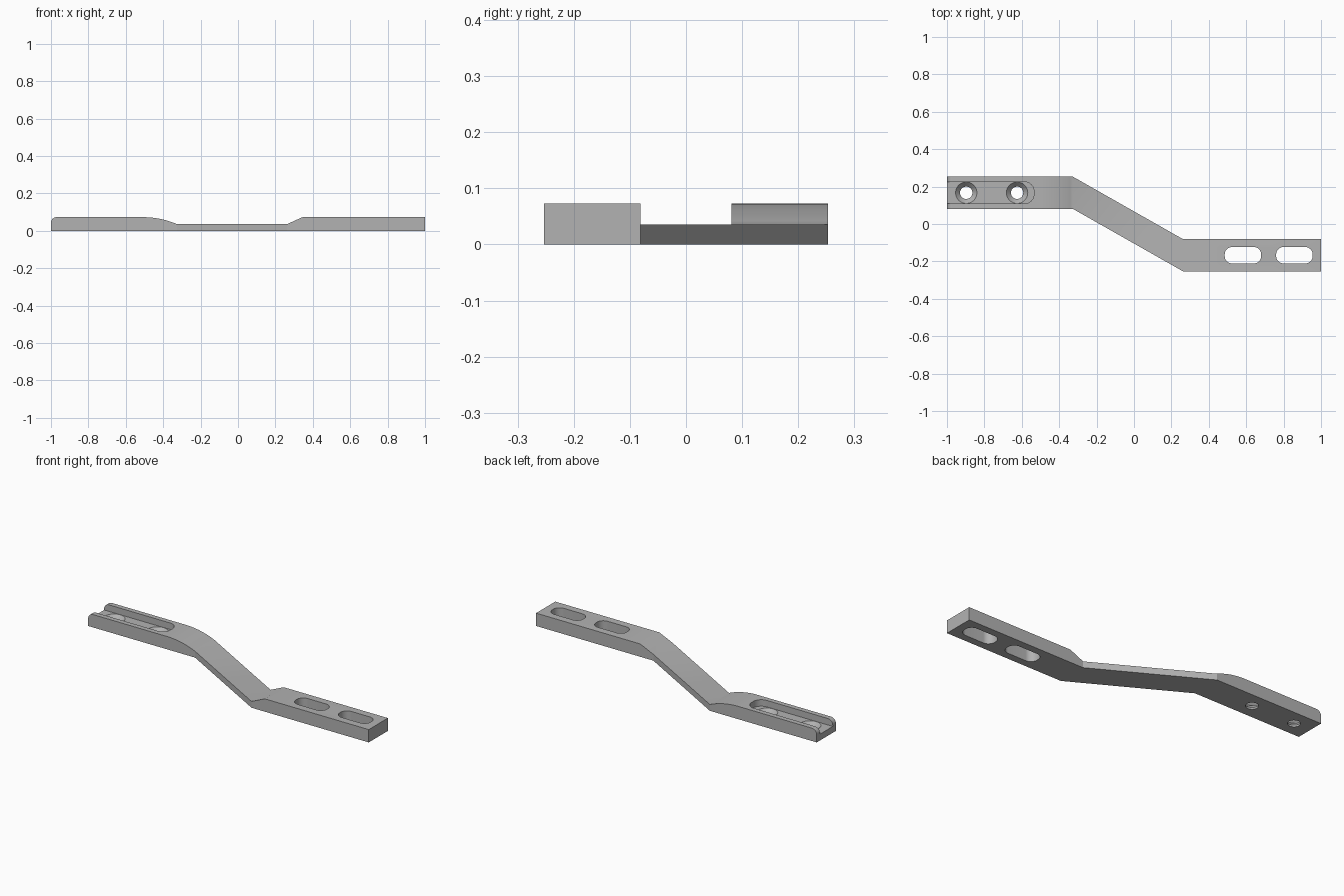
import bpy, bmesh, math
from mathutils import Vector, Matrix

cube = bpy.data.objects.get("Cube")
if cube:
    bpy.data.objects.remove(cube, do_unlink=True)

X_BEND, X_STEP = -0.327, 0.262      # ends of the slanted arm
EDGE, INNER = 0.253, 0.081          # outer and inner edges of the pads
TOP, THIN = 0.073, 0.036            # pad and arm thickness
PAD_Y = (EDGE + INNER) / 2

steel = bpy.data.materials.new("plain grey")
steel.use_nodes = True
grey = (0.45, 0.45, 0.45, 1)
steel.diffuse_color = grey
steel.node_tree.nodes["Principled BSDF"].inputs["Base Color"].default_value = grey


def to_object(name, bm):
    bmesh.ops.recalc_face_normals(bm, faces=bm.faces)
    mesh = bpy.data.meshes.new(name)
    bm.to_mesh(mesh)
    bm.free()
    mesh.materials.append(steel)
    obj = bpy.data.objects.new(name, mesh)
    bpy.context.collection.objects.link(obj)
    return obj


def prism(name, points, offset):
    bm = bmesh.new()
    face = bm.faces.new([bm.verts.new(p) for p in points])
    new = bmesh.ops.extrude_face_region(bm, geom=[face])["geom"]
    verts = [v for v in new if isinstance(v, bmesh.types.BMVert)]
    bmesh.ops.translate(bm, verts=verts, vec=Vector(offset))
    return to_object(name, bm)


def rounded_slot(name, x0, x1, y, half, radius, z0, z1):
    points = []
    corners = [(x1, 1, 1), (x0, -1, 1), (x0, -1, -1), (x1, 1, -1)]
    for i, (x, sx, sy) in enumerate(corners):
        for k in range(13):
            a = math.radians(90 * i + 7.5 * k)
            points.append((x - sx * radius + radius * math.cos(a),
                           y + sy * (half - radius) + radius * math.sin(a), z0))
    return prism(name, points, (0, 0, z1 - z0))


def cone(name, x, r_low, r_high, z0, z1):
    bm = bmesh.new()
    bmesh.ops.create_cone(bm, cap_ends=True, segments=48, radius1=r_low,
                          radius2=r_high, depth=z1 - z0,
                          matrix=Matrix.Translation((x, PAD_Y, (z0 + z1) / 2)))
    return to_object(name, bm)


def carve(obj, tool, operation="DIFFERENCE"):
    mod = obj.modifiers.new(tool.name, "BOOLEAN")
    mod.operation, mod.solver, mod.object = operation, "EXACT", tool
    bpy.context.view_layer.objects.active = obj
    bpy.ops.object.modifier_apply(modifier=mod.name)
    bpy.data.objects.remove(tool, do_unlink=True)


# Offset bar seen from above: two pads joined by a slanted arm
half_outline = [(-1, INNER), (X_BEND, INNER), (X_STEP, -EDGE), (1, -EDGE),
                (1, -INNER), (X_STEP, -INNER), (X_BEND, EDGE), (-1, EDGE)]
bracket = prism("offset_bracket", [(x, y, 0) for x, y in half_outline], (0, 0, 0.1))

# Side profile: rounded end, swept-down shoulder, thin arm, ramp to the second pad
r_end = 0.03
profile = [(1.1, -0.1), (1.1, TOP), (0.345, TOP), (X_STEP, THIN), (X_BEND, THIN)]
run, drop = 0.18, TOP - THIN
r_sweep = (run ** 2 + drop ** 2) / (2 * drop)
sweep = math.asin(run / r_sweep)
for k in range(11, -1, -1):
    a = sweep * k / 12
    profile.append((X_BEND - run + r_sweep * math.sin(a), TOP - r_sweep * (1 - math.cos(a))))
for k in range(13):
    a = math.radians(90 + 7.5 * k)
    profile.append((-1 + r_end + r_end * math.cos(a), TOP - r_end + r_end * math.sin(a)))
profile.append((-1, -0.1))
side = prism("side_profile", [(x, -0.5, z) for x, z in profile], (0, 1, 0))
carve(bracket, side, "INTERSECT")

# Open-ended channel with two countersunk holes
carve(bracket, rounded_slot("channel", -1.2, -0.535, PAD_Y, 0.058, 0.05, THIN, 0.2))
for x in (-0.897, -0.625):
    carve(bracket, cone("screw_hole", x, 0.033, 0.033, -0.1, 0.1))
    carve(bracket, cone("countersink", x, 0.033, 0.0575, 0.01, THIN + 0.0005))

# Adjustment slots through the other pad
for x in (0.485, 0.76):
    carve(bracket, rounded_slot("adjust_slot", x, x + 0.195, -PAD_Y, 0.044, 0.04, -0.1, 0.2))

bpy.ops.object.select_all(action="DESELECT")
bracket.select_set(True)
bpy.context.view_layer.objects.active = bracket
bpy.ops.object.shade_smooth_by_angle(angle=math.radians(25))
